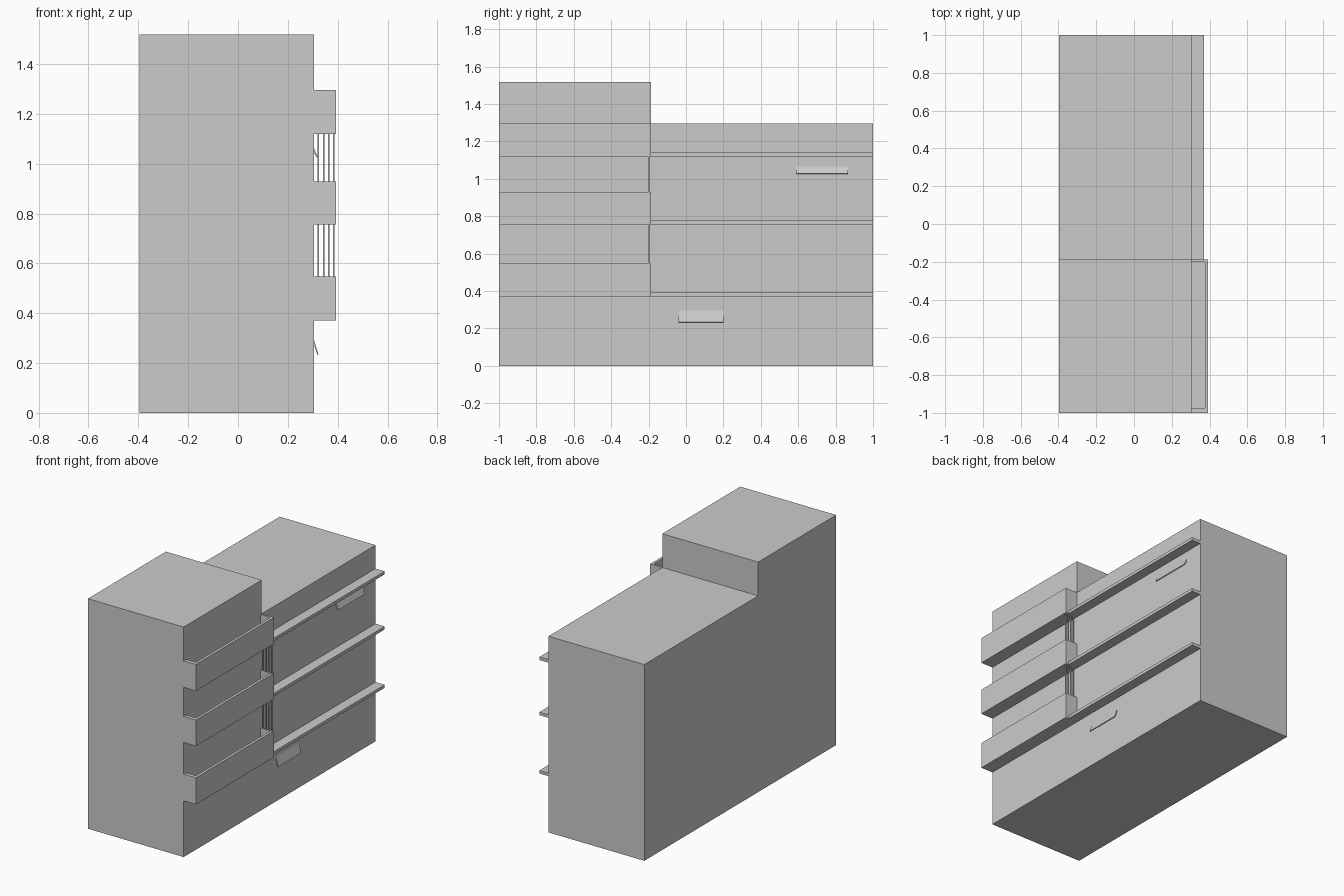
import bpy, bmesh
from mathutils import Vector

if "Cube" in bpy.data.objects:
    bpy.data.objects.remove(bpy.data.objects["Cube"])

BACK, FACE = -0.396, 0.304        # cabinet depth along x
SPLIT = -0.187                    # y where the tall part ends
LEVELS = [(0.371, 0.547), (0.756, 0.928), (1.120, 1.295)]  # bin bottom, top


def finish(name, bm):
    bmesh.ops.recalc_face_normals(bm, faces=bm.faces)
    mesh = bpy.data.meshes.new(name)
    bm.to_mesh(mesh)
    bm.free()
    ob = bpy.data.objects.new(name, mesh)
    bpy.context.collection.objects.link(ob)
    return ob


def prism(name, points, direction):
    """Solid made by sweeping a flat outline along a direction."""
    bm = bmesh.new()
    face = bm.faces.new([bm.verts.new(p) for p in points])
    ext = bmesh.ops.extrude_face_region(bm, geom=[face], use_keep_orig=True)
    moved = [v for v in ext["geom"] if isinstance(v, bmesh.types.BMVert)]
    bmesh.ops.translate(bm, verts=moved, vec=Vector(direction))
    return finish(name, bm)


def box(name, x0, x1, y0, y1, z0, z1):
    outline = [(x0, y0, z0), (x1, y0, z0), (x1, y1, z0), (x0, y1, z0)]
    return prism(name, outline, (0, 0, z1 - z0))


def tray(name, x0, x1, y0, y1, z0, z1, rim, floor):
    """Open-topped bin, its back closed by the cabinet face."""
    outline = [(x0, y0, z0), (x1, y0, z0), (x1, y1, z0), (x0, y1, z0),
               (x0, y1 - 0.013, z0), (x1 - rim, y1 - 0.013, z0),
               (x1 - rim, y0 + 0.025, z0), (x0, y0 + 0.025, z0)]
    prism(name + "_walls", outline, (0, 0, z1 - z0))
    box(name + "_floor", x0, x1 - rim, y0 + 0.025, y1 - 0.013, z0, z0 + floor)


def handle(name, y0, y1, top, bottom, reach):
    """Thin sloping pull plate leaning out from the cabinet face."""
    t = 0.004
    outline = [(FACE, y0, top), (FACE + reach, y0, bottom + t * 0.5),
               (FACE + reach - t, y0, bottom), (FACE, y0, top - 0.02)]
    prism(name, outline, (0, y1 - y0, 0))


# Stepped cabinet body
prism("cabinet_body", [(BACK, -1, 0), (BACK, 1, 0), (BACK, 1, 1.295),
                       (BACK, SPLIT, 1.295), (BACK, SPLIT, 1.518), (BACK, -1, 1.518)],
      (FACE - BACK, 0, 0))

# Bins on the tall side, shelves on the low side
for i, (low, high) in enumerate(LEVELS, 1):
    tray(f"bin_{i}", FACE, 0.393, -1, SPLIT, low, high, 0.018, 0.02)
    box(f"shelf_{i}", FACE, 0.371, SPLIT, 1, low, low + 0.02)

# Divider bars in the gaps between bins
for i in range(2):
    for j in range(4):
        x = 0.323 + j * 0.0205
        box(f"divider_bar_{i + 1}_{j + 1}", x - 0.003, x + 0.003, -0.202, -0.194,
            LEVELS[i][1], LEVELS[i + 1][0])

# Pull handles
handle("upper_handle", 0.59, 0.865, 1.065, 1.025, 0.016)
handle("lower_handle", -0.04, 0.20, 0.295, 0.232, 0.019)
